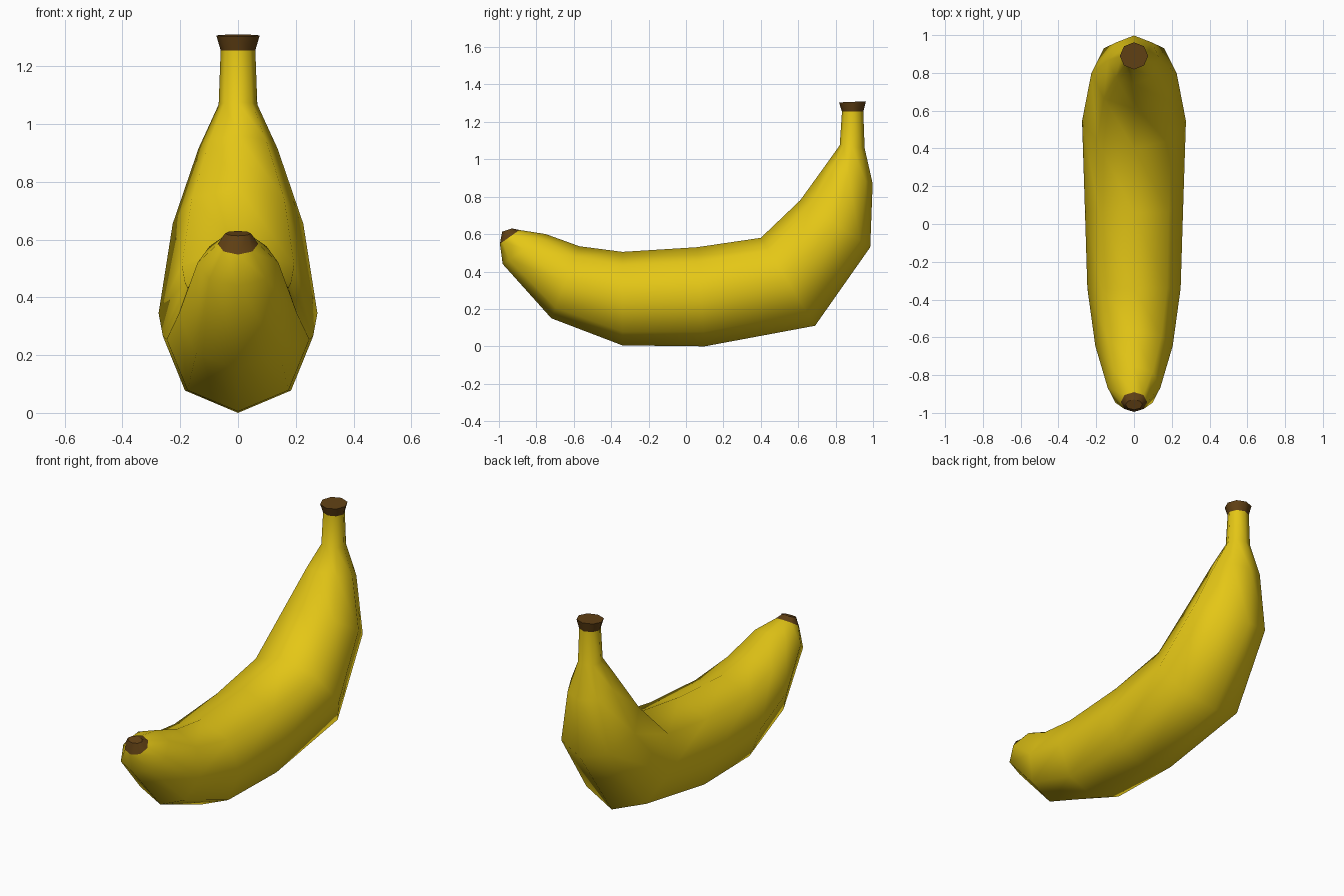
import bpy, bmesh, math
from mathutils import Vector

if "Cube" in bpy.data.objects:
    bpy.data.objects.remove(bpy.data.objects["Cube"])

SIDES = 8


def material(name, color):
    m = bpy.data.materials.new(name)
    m.diffuse_color = (*color, 1)
    m.use_nodes = True
    m.node_tree.nodes["Principled BSDF"].inputs["Base Color"].default_value = m.diffuse_color
    return m


yellow = material("banana yellow", (0.78, 0.57, 0.008))
brown = material("dark brown", (0.12, 0.052, 0.007))


def loft(name, rings, mat, close_start=False, close_end=False):
    """Skin octagonal rings given as (outer y, outer z, inner y, inner z, half width)."""
    bm = bmesh.new()
    loops = []
    for oy, oz, iy, iz, w in rings:
        outer, inner = Vector((0, oy, oz)), Vector((0, iy, iz))
        centre, arm = (outer + inner) / 2, (outer - inner) / 2
        loop = []
        for k in range(SIDES):
            a = math.tau * k / SIDES
            loop.append(bm.verts.new(centre + arm * math.cos(a) + Vector((w * math.sin(a), 0, 0))))
        loops.append(loop)
    for a, b in zip(loops, loops[1:]):
        for k in range(SIDES):
            n = (k + 1) % SIDES
            bm.faces.new((a[k], a[n], b[n], b[k]))
    if close_start:
        bm.faces.new(loops[0])
    if close_end:
        bm.faces.new(loops[-1])
    bmesh.ops.recalc_face_normals(bm, faces=bm.faces)
    # Open tubes: make sure the side normals point away from the ring centre
    bm.normal_update()
    f = loops[0][0].link_faces[0]
    mid = sum((v.co for l in loops[:2] for v in l), Vector()) / (2 * SIDES)
    side = next(f for f in loops[0][0].link_faces if loops[1][0] in f.verts)
    if side.normal.dot(side.calc_center_median() - mid) < 0:
        bmesh.ops.reverse_faces(bm, faces=bm.faces)
    for f in bm.faces:
        f.smooth = len(f.verts) == 4
    mesh = bpy.data.meshes.new(name)
    bm.to_mesh(mesh)
    bm.free()
    mesh.materials.append(mat)
    ob = bpy.data.objects.new(name, mesh)
    bpy.context.collection.objects.link(ob)
    return ob


tip_ring = (-0.995, 0.548, -0.89, 0.622, 0.07)
stem_ring = (0.948, 1.255, 0.834, 1.255, 0.06)

# Curved peel, from blossom end to the top of the stem
loft("peel", [
    tip_ring,
    (-0.98, 0.44, -0.75, 0.60, 0.14),
    (-0.72, 0.15, -0.57, 0.535, 0.205),
    (-0.34, 0.005, -0.34, 0.505, 0.247),
    (0.10, 0.0, 0.06, 0.53, 0.26),
    (0.69, 0.11, 0.40, 0.58, 0.275),
    (0.985, 0.53, 0.61, 0.78, 0.226),
    (0.998, 0.87, 0.74, 0.96, 0.137),
    (0.955, 1.06, 0.822, 1.075, 0.067),
    stem_ring,
], yellow)

# Brown blossom tip
loft("blossom_tip", [tip_ring, (-0.983, 0.613, -0.93, 0.63, 0.045)], brown, close_end=True)

# Brown flared cut end of the stem
loft("stem_cap", [stem_ring, (0.962, 1.31, 0.818, 1.304, 0.075)], brown, close_end=True)
